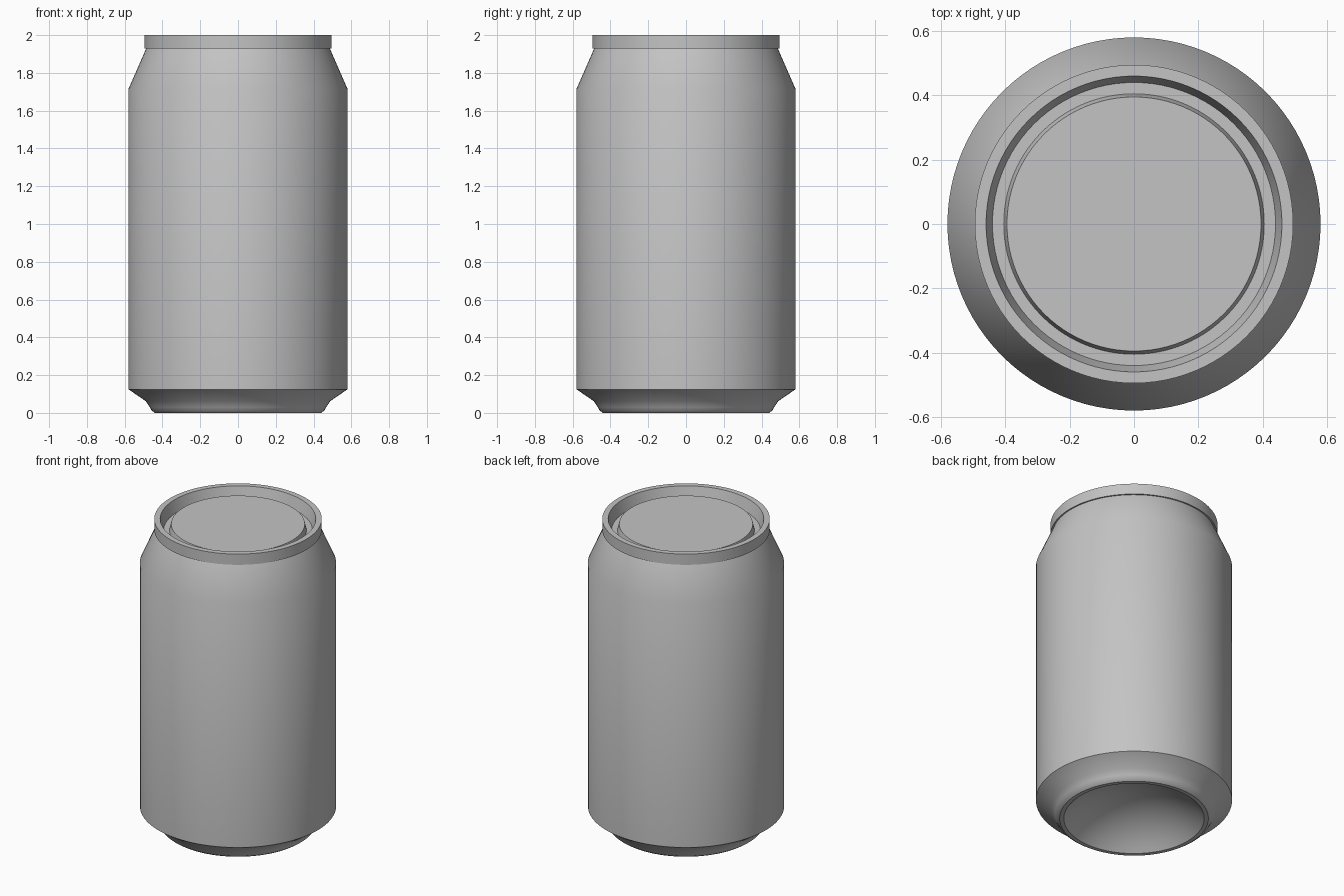
import bpy, bmesh, math

cube = bpy.data.objects.get("Cube")
if cube:
    bpy.data.objects.remove(cube, do_unlink=True)

SEGMENTS = 96

metal = bpy.data.materials.new("brushed_grey_metal")
metal.use_nodes = True
grey = (0.55, 0.55, 0.55, 1)
metal.diffuse_color = grey
metal.node_tree.nodes["Principled BSDF"].inputs["Base Color"].default_value = grey


def lathe(name, profile):
    """Turn (radius, height) points around z; points run from bottom centre, outwards, to top centre."""
    bm = bmesh.new()
    rings = []
    for r, z in profile:
        if r == 0:
            rings.append([bm.verts.new((0, 0, z))] * SEGMENTS)
            continue
        angles = [math.tau * i / SEGMENTS for i in range(SEGMENTS)]
        rings.append([bm.verts.new((r * math.cos(a), r * math.sin(a), z)) for a in angles])
    for low, high in zip(rings, rings[1:]):
        for i in range(SEGMENTS):
            j = (i + 1) % SEGMENTS
            corners = [low[i], low[j], high[j], high[i]]
            bm.faces.new(list(dict.fromkeys(corners)))
    mesh = bpy.data.meshes.new(name)
    bm.to_mesh(mesh)
    bm.free()
    mesh.materials.append(metal)
    obj = bpy.data.objects.new(name, mesh)
    bpy.context.collection.objects.link(obj)
    bpy.ops.object.select_all(action='DESELECT')
    obj.select_set(True)
    bpy.context.view_layer.objects.active = obj
    bpy.ops.object.shade_smooth_by_angle(angle=math.radians(32))
    return obj


# Concave dome pressed into the underside, as an arc of a sphere
dome_r, dome_h, steps = 0.405, 0.17, 10
sphere_r = (dome_r ** 2 + dome_h ** 2) / (2 * dome_h)
edge_angle = math.asin(dome_r / sphere_r)
dome = []
for k in range(steps + 1):
    a = edge_angle * k / steps
    dome.append((sphere_r * math.sin(a), dome_h + 0.01 - sphere_r * (1 - math.cos(a))))

# Standing ring and tapered foot
foot = [(0.415, 0), (0.44, 0), (0.457, 0.012), (0.467, 0.03), (0.488, 0.062), (0.58, 0.125)]
lathe("base", dome + foot)

# Straight wall and sloping shoulder
lathe("body", [(0.58, 0.125), (0.58, 1.715), (0.485, 1.932)])

# Rolled rim with its inner wall
lathe("rim", [(0.48, 1.93), (0.495, 1.93), (0.495, 2), (0.46, 2), (0.44, 1.925)])

# Lid with a groove around a raised panel
lathe("lid", [(0.44, 1.925), (0.405, 1.925), (0.395, 1.967), (0, 1.967)])
